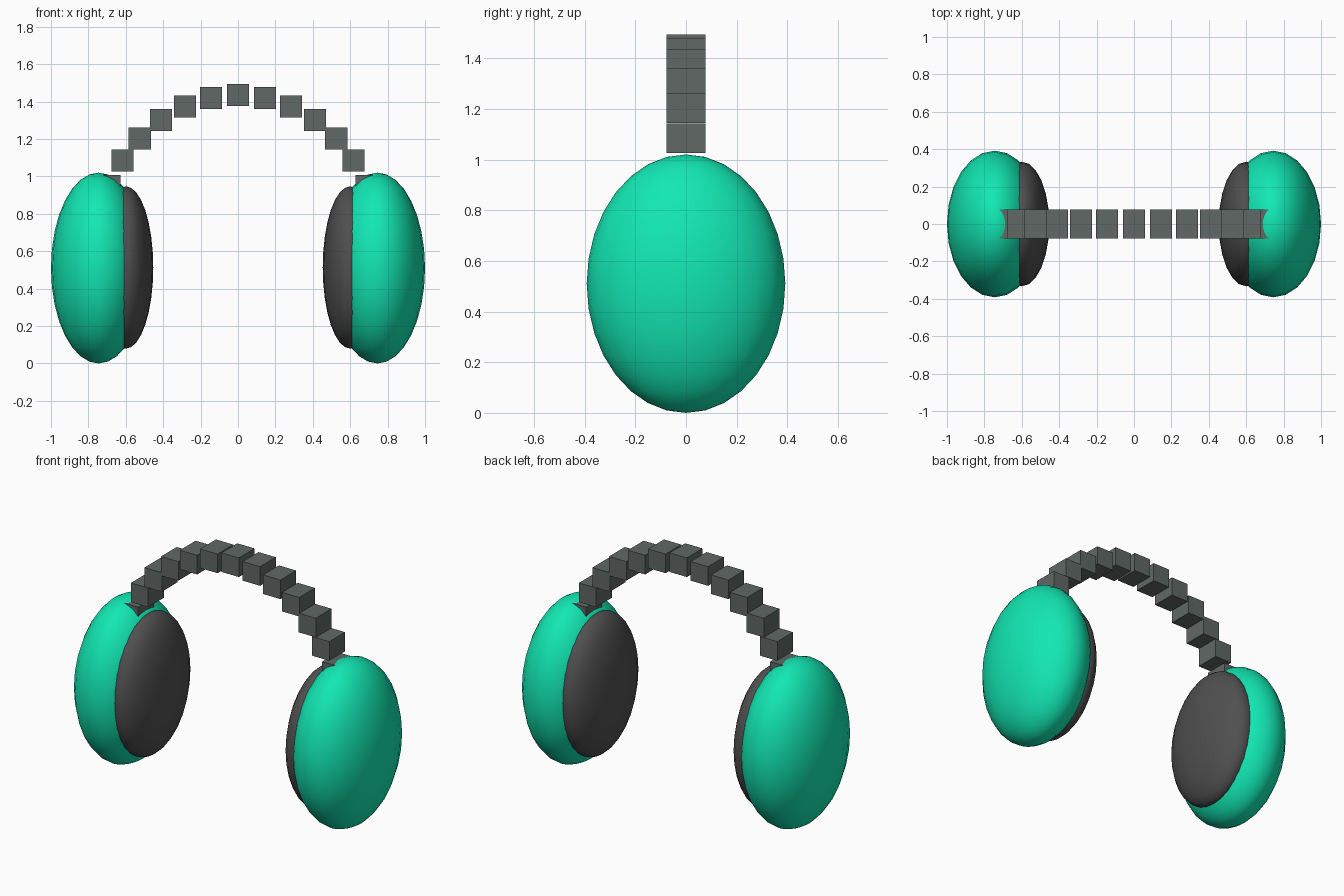
import bpy
import math

if "Cube" in bpy.data.objects:
    bpy.data.objects.remove(bpy.data.objects["Cube"])


def material(name, rgb):
    mat = bpy.data.materials.new(name)
    mat.diffuse_color = (*rgb, 1)
    mat.use_nodes = True
    mat.node_tree.nodes["Principled BSDF"].inputs["Base Color"].default_value = mat.diffuse_color
    return mat


shell_mat = material("green_shell", (0.006, 0.80, 0.45))
cushion_mat = material("dark_cushion", (0.08, 0.08, 0.08))
band_mat = material("grey_band", (0.115, 0.14, 0.13))


def finish(name, scale, mat):
    obj = bpy.context.object
    obj.name = name
    obj.scale = scale
    bpy.ops.object.transform_apply(location=False, rotation=False, scale=True)
    obj.data.materials.append(mat)
    return obj


def ellipsoid(name, loc, radii, mat):
    bpy.ops.mesh.primitive_uv_sphere_add(segments=24, ring_count=16, radius=1, location=loc)
    finish(name, radii, mat)
    bpy.ops.object.shade_smooth()


# Ear cups with smaller cushions on their inner faces
for side, s in (("left", -1), ("right", 1)):
    ellipsoid(side + "_ear_cup", (s * 0.745, 0, 0.51), (0.255, 0.392, 0.51), shell_mat)
    ellipsoid(side + "_ear_cushion", (s * 0.60, 0, 0.513), (0.147, 0.333, 0.434), cushion_mat)

# Headband: upright blocks along a half ellipse, ends sunk into the cups
STEPS = 16
for i in range(STEPS + 1):
    a = math.pi * i / STEPS
    loc = (-0.743 * math.cos(a), 0, 0.645 + 0.79 * math.sin(a))
    bpy.ops.mesh.primitive_cube_add(size=1, location=loc)
    finish(f"headband_block_{i + 1}", (0.118, 0.153, 0.118), band_mat)
